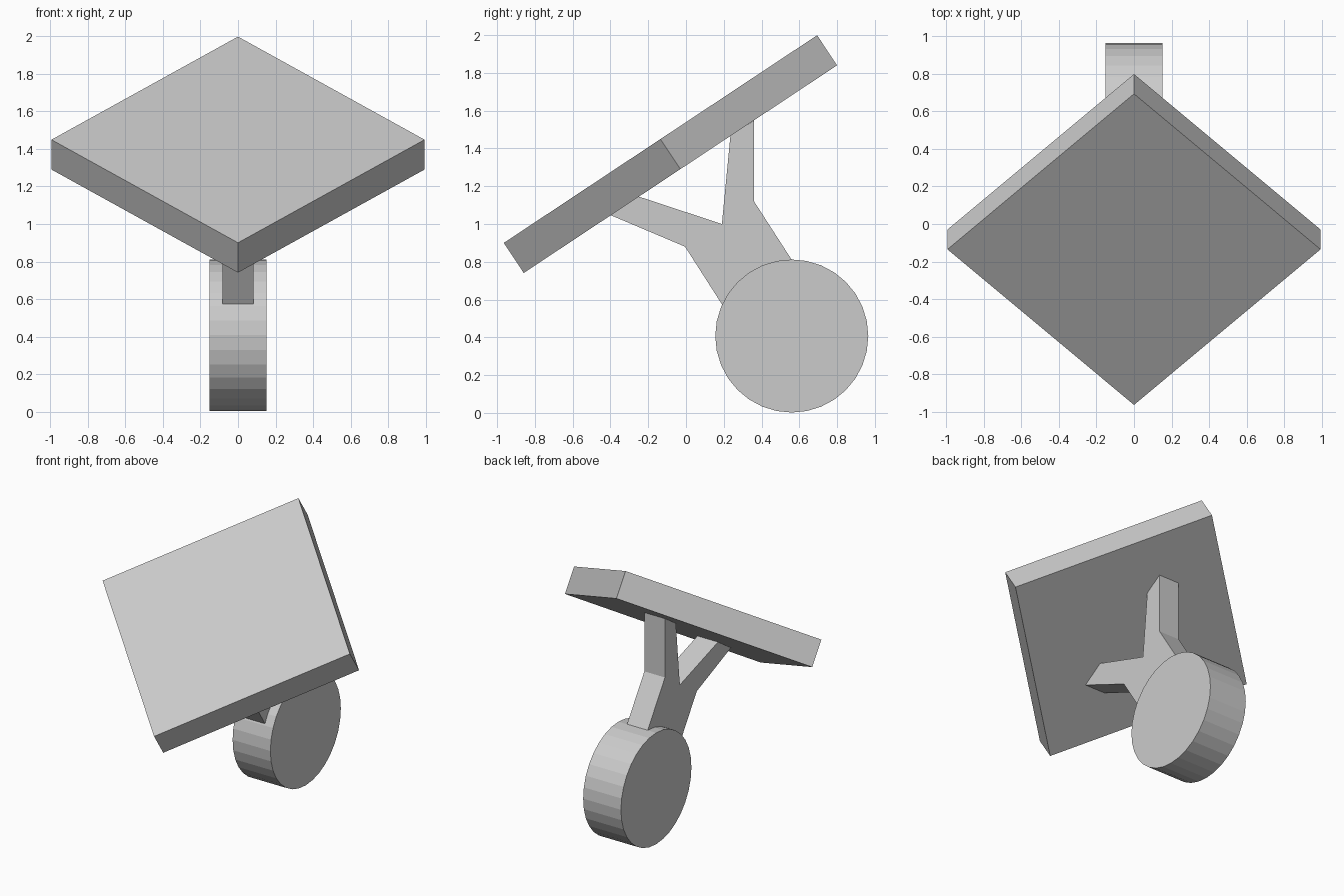
import bpy, bmesh
from math import radians

if "Cube" in bpy.data.objects:
    bpy.data.objects.remove(bpy.data.objects["Cube"])


def cylinder(name, sides, radius, depth, location, rotation):
    bpy.ops.mesh.primitive_cylinder_add(vertices=sides, radius=radius, depth=depth,
                                        location=location, rotation=rotation)
    obj = bpy.context.object
    obj.name = name
    return obj


def extrude_profile(name, points, half_width):
    """Extrude a closed (y, z) outline symmetrically along x."""
    bm = bmesh.new()
    face = bm.faces.new([bm.verts.new((-half_width, y, z)) for y, z in points])
    result = bmesh.ops.extrude_face_region(bm, geom=[face])
    verts = [v for v in result["geom"] if isinstance(v, bmesh.types.BMVert)]
    bmesh.ops.translate(bm, verts=verts, vec=(2 * half_width, 0, 0))
    bmesh.ops.recalc_face_normals(bm, faces=bm.faces)
    mesh = bpy.data.meshes.new(name)
    bm.to_mesh(mesh)
    bm.free()
    obj = bpy.data.objects.new(name, mesh)
    bpy.context.collection.objects.link(obj)
    return obj


# Square mounting plate: corner pointing forward, tilted up at the back
cylinder("mounting_plate", 4, 0.995, 0.191, (0, -0.0825, 1.37), (radians(33.53), 0, 0))

# Wheel, axle along x
cylinder("wheel", 32, 0.405, 0.304, (0, 0.56, 0.407), (0, radians(90), 0))

# Y-shaped bracket between plate and wheel
bracket = [(0.21, 0.544), (-0.005, 0.88), (-0.40, 1.047), (-0.25, 1.145), (0.19, 1.0),
           (0.235, 1.466), (0.36, 1.548), (0.36, 1.12), (0.58, 0.779)]
extrude_profile("bracket", bracket, 0.083)
